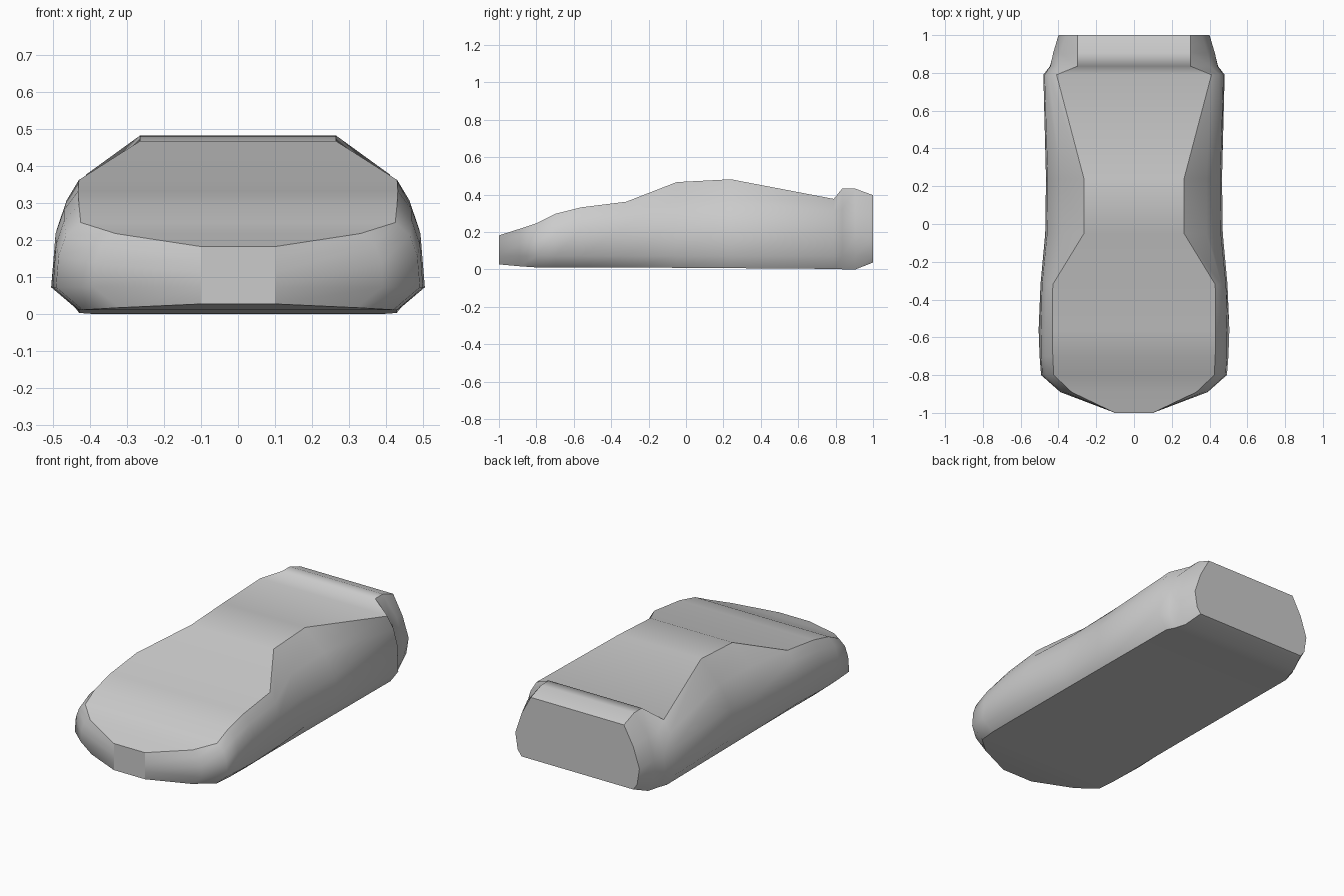
import bpy, bmesh

# Half cross-sections from nose to tail:
# y, floor (x, z), sill x, waist (x, z), shoulder (x, z), top edge (x, z)
SECTIONS = [
    (-1.00, .10, .030, .10, .10, .115, .10, .150, .10, .185),
    (-0.89, .32, .020, .39, .388, .140, .37, .190, .33, .220),
    (-0.80, .42, .014, .492, .485, .160, .465, .215, .425, .250),
    (-0.70, .43, .014, .500, .492, .190, .470, .255, .430, .300),
    (-0.56, .432, .013, .505, .493, .220, .470, .285, .432, .335),
    (-0.32, .43, .013, .495, .487, .240, .463, .310, .430, .365),
    (-0.05, .43, .012, .470, .460, .250, .385, .365, .265, .470),
    (0.24, .43, .010, .466, .457, .250, .385, .370, .265, .485),
    (0.79, .43, .006, .480, .474, .230, .450, .315, .410, .380),
    (0.835, .41, .004, .445, .443, .200, .405, .325, .300, .435),
    (0.905, .39, .003, .425, .428, .190, .390, .320, .300, .435),
    (1.00, .36, .040, .385, .400, .170, .360, .290, .300, .400),
]
SILL_Z = .075

bm = bmesh.new()
rings = []
for y, fx, fz, sx, wx, wz, hx, hz, tx, tz in SECTIONS:
    half = [(fx, fz), (sx, SILL_Z), (wx, wz), (hx, hz), (tx, tz)]
    loop = half + [(-x, z) for x, z in reversed(half)]
    rings.append([bm.verts.new((x, y, z)) for x, z in loop])

# Skin between neighbouring sections, then close both ends
n = len(rings[0])
for a, b in zip(rings, rings[1:]):
    for i in range(n):
        j = (i + 1) % n
        bm.faces.new((a[i], a[j], b[j], b[i]))
caps = [bm.faces.new(rings[0]), bm.faces.new(rings[-1])]
bmesh.ops.recalc_face_normals(bm, faces=bm.faces)

# Smooth shading with creases along the top edges, the floor and the end faces
for f in bm.faces:
    f.smooth = True
for a, b in zip(rings, rings[1:]):
    for i in (0, 4, 5, 9):
        bm.edges.get((a[i], b[i])).smooth = False
for cap in caps:
    for e in cap.edges:
        e.smooth = False

low = min(v.co.z for v in bm.verts)
bmesh.ops.translate(bm, verts=bm.verts, vec=(0, 0, -low))

mesh = bpy.data.meshes.new("car_body")
bm.to_mesh(mesh)
bm.free()
body = bpy.data.objects.new("car_body", mesh)
bpy.context.collection.objects.link(body)
